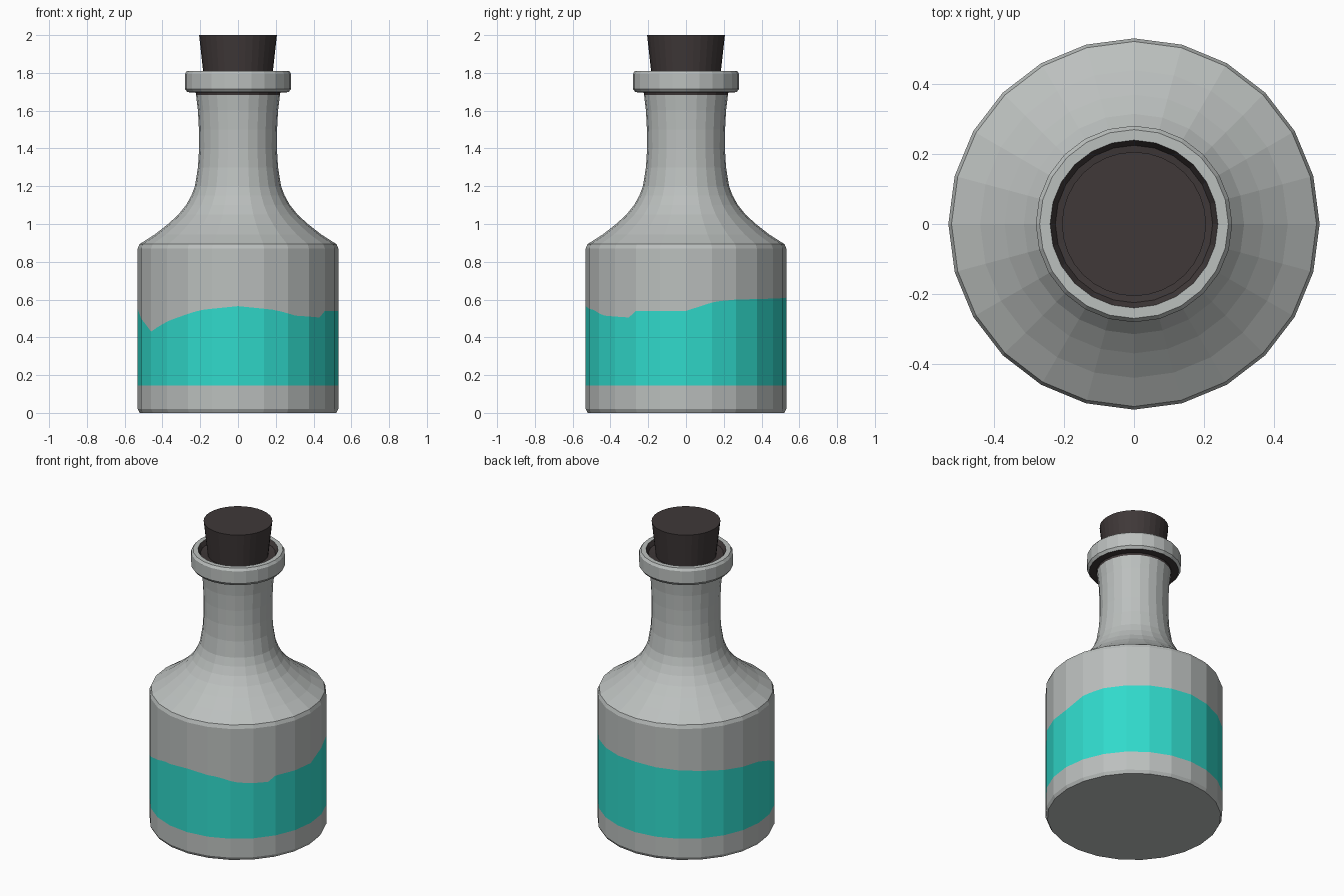
import bpy, bmesh, math

if "Cube" in bpy.data.objects:
    bpy.data.objects.remove(bpy.data.objects["Cube"])

def mat(name, rgb):
    m = bpy.data.materials.new(name)
    m.diffuse_color = (*rgb, 1)
    m.use_nodes = True
    m.node_tree.nodes["Principled BSDF"].inputs["Base Color"].default_value = m.diffuse_color
    return m

GLASS = mat("grey_glass", (0.50, 0.525, 0.515))
TEAL = mat("teal_liquid", (0.03, 0.70, 0.60))
DARK = mat("dark_cork", (0.05, 0.04, 0.04))

def lathe(name, rings, bands, mats, sides=24, sub=1, caps=(False, False)):
    """rings: (radius, z or z(angle)); bands: material index per strip.
    sub splits every flat side without changing the polygon outline."""
    bm = bmesh.new()
    n, step = sides * sub, 360 / sides
    loops = []
    for r, z in rings:
        loop = []
        for i in range(n):
            a = i * 360 / n
            off = math.radians(a % step - step / 2)
            rr = r * math.cos(math.radians(step / 2)) / math.cos(off)
            t = math.radians(a)
            loop.append(bm.verts.new((rr * math.cos(t), rr * math.sin(t),
                                      z(a) if callable(z) else z)))
        loops.append(loop)
    for k, (lo, hi) in enumerate(zip(loops, loops[1:])):
        for i in range(n):
            j = (i + 1) % n
            bm.faces.new((lo[i], lo[j], hi[j], hi[i])).material_index = bands[k]
    if caps[0]:
        bm.faces.new(loops[0][::-1])
    if caps[1]:
        bm.faces.new(loops[-1])
    me = bpy.data.meshes.new(name)
    bm.to_mesh(me)
    bm.free()
    for m in mats:
        me.materials.append(m)
    ob = bpy.data.objects.new(name, me)
    bpy.context.collection.objects.link(ob)
    return ob

# Wavy liquid surface: height by angle around the bottle
WAVE = [(0, .54), (17, .59), (30, .60), (90, .61), (135, .59), (180, .55),
        (195, .50), (210, .43), (215, .45), (227, .49), (248, .545),
        (270, .565), (292, .545), (305, .515), (325, .505), (330, .54), (360, .54)]

def wave(a):
    for (a0, z0), (a1, z1) in zip(WAVE, WAVE[1:]):
        if a0 <= a <= a1:
            return z0 + (z1 - z0) * (a - a0) / (a1 - a0)

# Body with the liquid band
lathe("bottle_body",
      [(.52, 0), (.531, .02), (.531, .145), (.531, wave), (.531, .87), (.522, .893)],
      [0, 0, 1, 0, 0], [GLASS, TEAL], sub=3, caps=(True, False))

# Shoulder and neck, dark seam just under the lip
neck = [(.522, .893), (.44, .945), (.37, 1.0), (.315, 1.05), (.275, 1.1),
        (.247, 1.15), (.228, 1.2), (.212, 1.3), (.206, 1.4), (.207, 1.5),
        (.212, 1.6), (.222, 1.682), (.225, 1.705)]
lathe("bottle_neck", neck, [0] * (len(neck) - 2) + [1], [GLASS, DARK])

# Lip ring with dark underside and dark mouth
lathe("bottle_lip",
      [(.21, 1.695), (.268, 1.698), (.281, 1.715), (.281, 1.795), (.27, 1.811),
       (.24, 1.811), (.225, 1.785), (.15, 1.775)],
      [1, 0, 0, 0, 0, 1, 1], [GLASS, DARK])

# Tapered cork
cork = lathe("cork", [(.175, 1.72), (.206, 2.0)], [0], [DARK],
             sides=32, caps=(True, True))
